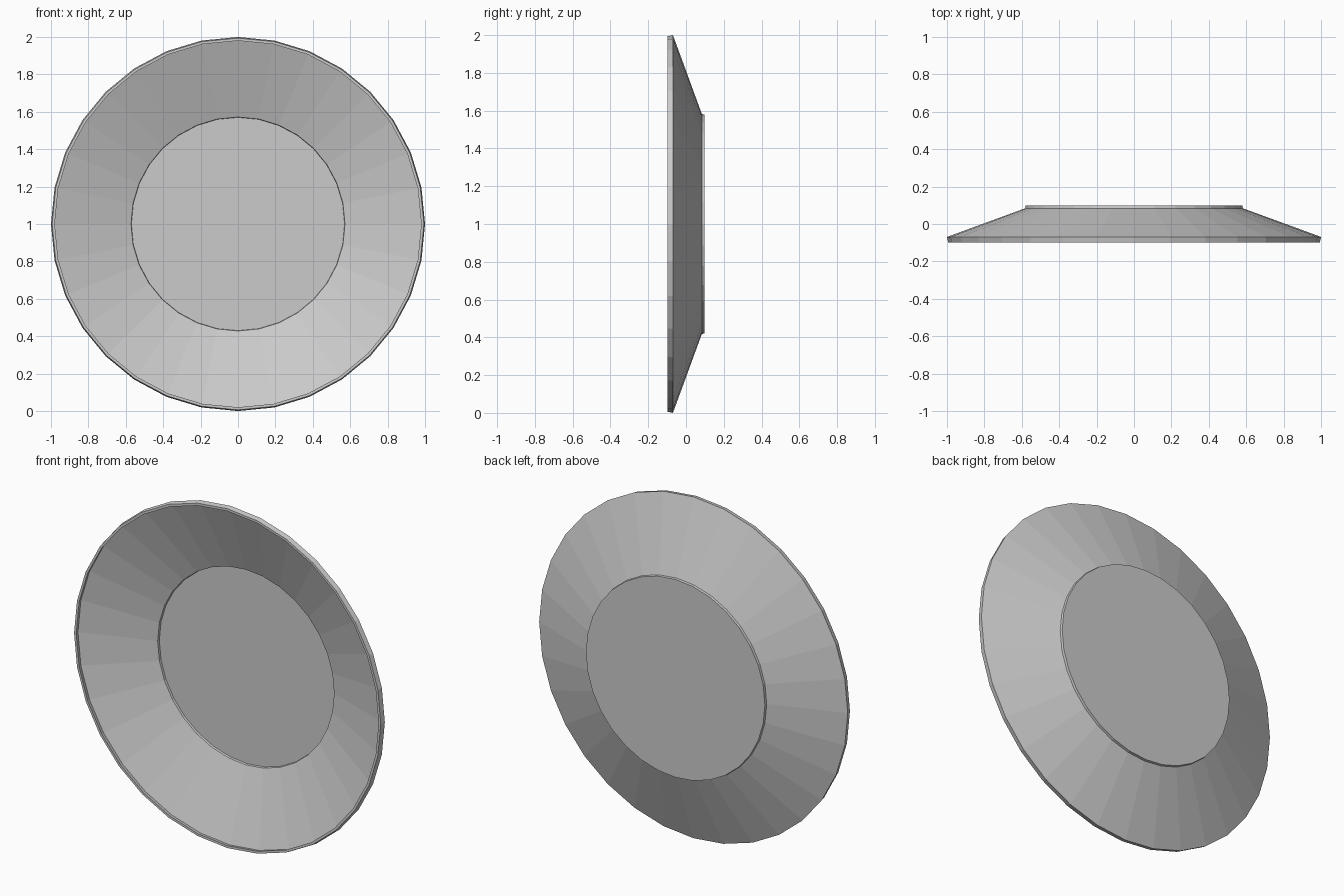
import bpy, bmesh
from math import sin, cos, tau

if "Cube" in bpy.data.objects:
    bpy.data.objects.remove(bpy.data.objects["Cube"])

SIDES = 32

# Cross-section (radius, y) from the centre of the back, around the rim, to the well
profile = [
    (0.58, 0.098), (0.582, 0.084),       # foot
    (1.0, -0.069), (0.994, -0.098),      # back slope, outer rim
    (0.98, -0.098), (0.984, -0.076),     # rim front, inner lip
    (0.572, 0.073), (0.57, 0.086),       # front slope, well wall
]

bm = bmesh.new()
rings = [[bm.verts.new((r * sin(tau * i / SIDES), y, 1 + r * cos(tau * i / SIDES)))
          for i in range(SIDES)] for r, y in profile]

# Side bands
for a, b in zip(rings, rings[1:]):
    for i in range(SIDES):
        j = (i + 1) % SIDES
        bm.faces.new((a[i], a[j], b[j], b[i]))

# Flat back and well discs
bm.faces.new(rings[0])
bm.faces.new(rings[-1])
bmesh.ops.recalc_face_normals(bm, faces=bm.faces[:])

mesh = bpy.data.meshes.new("plate")
bm.to_mesh(mesh)
bm.free()
plate = bpy.data.objects.new("plate", mesh)
bpy.context.collection.objects.link(plate)
